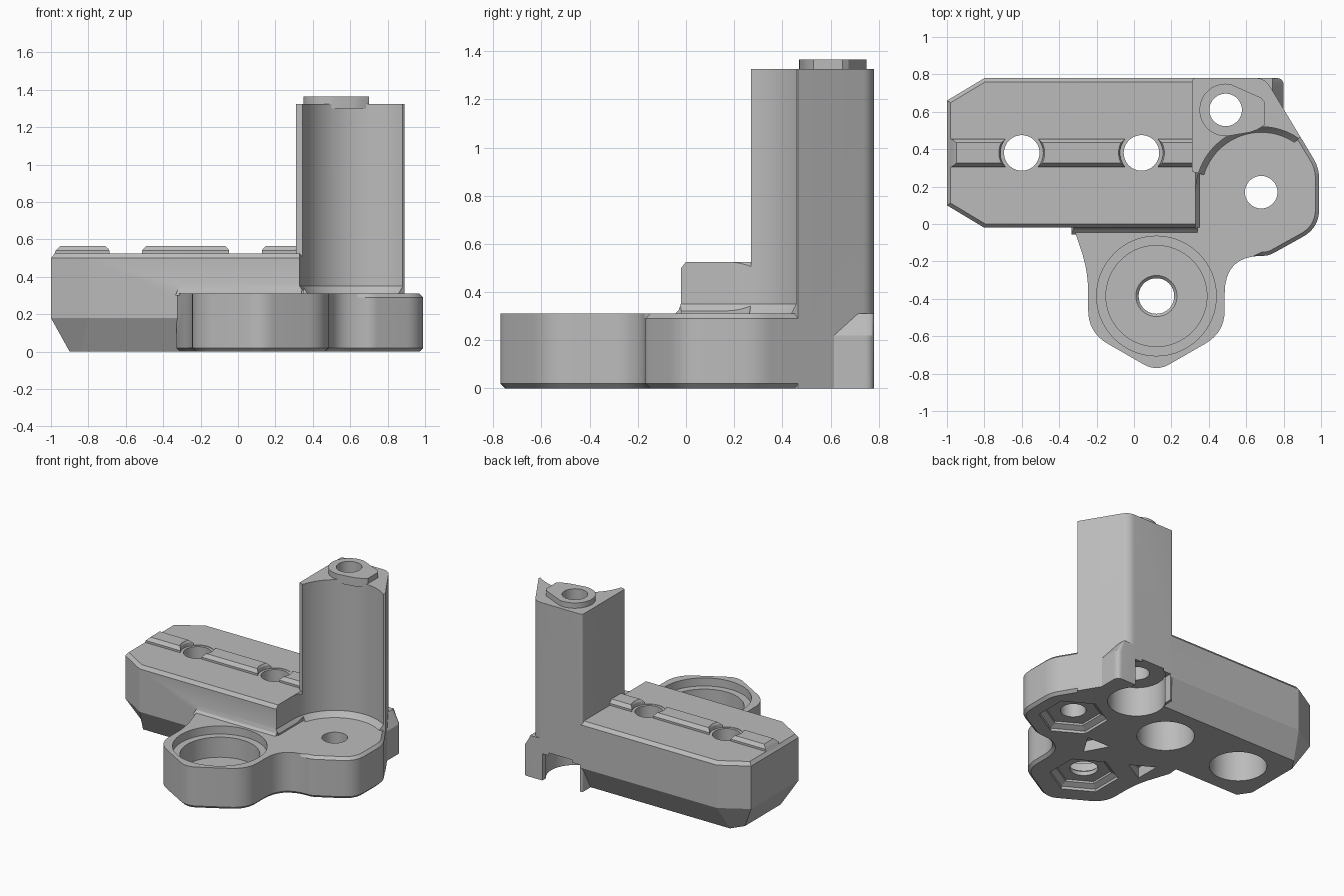
import bpy, bmesh, math
from mathutils import Vector

cube = bpy.data.objects.get("Cube")
if cube:
    bpy.data.objects.remove(cube, do_unlink=True)

grey = bpy.data.materials.new("plain_grey")
grey.use_nodes = True
tone = (0.5, 0.5, 0.5, 1)
grey.diffuse_color = tone
grey.node_tree.nodes["Principled BSDF"].inputs["Base Color"].default_value = tone


def loft(name, sections):
    """Solid through matching outlines, given as (z, points) from low to high."""
    bm = bmesh.new()
    rings = [[bm.verts.new((p[0], p[1], z)) for p in pts] for z, pts in sections]
    n = len(rings[0])
    for low, high in zip(rings, rings[1:]):
        for i in range(n):
            j = (i + 1) % n
            bm.faces.new((low[i], low[j], high[j], high[i]))
    bm.faces.new(rings[0][::-1])
    bm.faces.new(rings[-1])
    bmesh.ops.recalc_face_normals(bm, faces=bm.faces)
    mesh = bpy.data.meshes.new(name)
    bm.to_mesh(mesh)
    bm.free()
    mesh.materials.append(grey)
    obj = bpy.data.objects.new(name, mesh)
    bpy.context.collection.objects.link(obj)
    return obj


def rect(x0, x1, y0, y1):
    return [(x0, y0), (x1, y0), (x1, y1), (x0, y1)]


def circle(x, y, r, n=64, turn=0.0):
    return [(x + r * math.cos(turn + math.tau * i / n),
             y + r * math.sin(turn + math.tau * i / n)) for i in range(n)]


def rounded(corners, steps=8):
    """Outline whose corners (x, y, trim) are softened by curves."""
    out = []
    for i, (x, y, t) in enumerate(corners):
        p = Vector((x, y))
        if t == 0:
            out.append(p)
            continue
        a = p + (Vector(corners[i - 1][:2]) - p).normalized() * t
        b = p + (Vector(corners[(i + 1) % len(corners)][:2]) - p).normalized() * t
        for k in range(steps + 1):
            s = k / steps
            out.append(a * (1 - s) ** 2 + p * 2 * s * (1 - s) + b * s * s)
    return out


def inset(pts, d):
    """Move an anticlockwise outline inward."""
    pts = [Vector(p) for p in pts]
    out = []
    for i, p in enumerate(pts):
        u = (p - pts[i - 1]).normalized()
        v = (pts[(i + 1) % len(pts)] - p).normalized()
        m, n = Vector((-u.y, u.x)), Vector((-v.y, v.x))
        out.append(p + (m + n) * d / (1 + m.dot(n)))
    return out


def combine(target, other, operation):
    mod = target.modifiers.new(operation.lower(), 'BOOLEAN')
    mod.operation, mod.object, mod.solver = operation, other, 'EXACT'
    bpy.context.view_layer.objects.active = target
    bpy.ops.object.modifier_apply(modifier=mod.name)
    bpy.data.objects.remove(other, do_unlink=True)


def add(sections):
    combine(body, loft("addition", sections), 'UNION')


def cut(sections):
    combine(body, loft("cutter", sections), 'DIFFERENCE')


def bore(x, y, steps, n=64, turn=0.0):
    """Turned or prismatic recess from (z, radius) steps."""
    cut([(z, circle(x, y, r, n, turn)) for z, r in steps])


# Long block with chamfered corners and a narrowed underside
side = [(-1, .10), (-.8, -.02), (.35, -.02), (.35, .78), (-.8, .78), (-1, .66)]
under = [(-.9, .17), (-.84, .08), (.35, .08), (.35, .68), (-.84, .68), (-.9, .59)]
body = loft("bracket_body", [(0, under), (.18, side), (.5, side), (.525, inset(side, .02))])

# Column
column = rounded([(.31, .28, 0), (.6, .2, 0), (.89, .4655, 0), (.70, .78, .05), (.31, .78, .02)])
add([(0, column), (1.325, column)])

# Flare where the block meets the plate
add([(.3, rect(-.335, .34, -.055, .1)), (.325, rect(-.325, .34, -.03, .1)),
     (.36, rect(-.32, .34, -.019, .1))])


# Round clearance in front of the column, flared at its foot
def clearance(r):
    arc = [(.68 + r * math.cos(a), .17 + r * math.sin(a))
           for a in (math.pi * i / 40 for i in range(41))]
    return arc + [(.68 - r, -.9), (.68 + r, -.9)]


cut([(.3, clearance(.31)), (.315, clearance(.325)), (.35, clearance(.35)), (1.6, clearance(.35))])

# Lobed base plate, bevelled below and around the right lobe
plate = rounded([(-.33, 0, 0), (-.245, -.25, .12), (-.245, -.58, .12), (.12, -.79, .08),
                 (.485, -.58, .12), (.485, -.17, .2), (.72, -.17, .03), (.99, -.02, .1),
                 (.99, .30, .06), (.73, .73, 0), (.45, .68, 0), (-.3, .4, 0)])
top = [q if p.x > .68 else p for p, q in zip(plate, inset(plate, .02))]
add([(0, inset(plate, .02)), (.02, plate), (.29, plate), (.31, top)])

# Rear leg
leg = rounded([(.62, .6, 0), (.8, .6, 0), (.8, .78, .04), (.62, .78, 0)])
leg_top = [(min(p.x, .74), p.y) for p in leg]
add([(0, leg), (.22, leg), (.31, leg_top)])

# Boss on the column
boss = [p for p in circle(.49, .61, .14) if p[0] < .53]
boss = sorted(boss, key=lambda p: math.atan2(p[1] - .61, p[0] - .49) % math.tau)
boss += [(.62, .49), (.66, .505), (.70, .53), (.70, .65), (.68, .675)]
boss.sort(key=lambda p: math.atan2(p[1] - .61, p[0] - .49))
add([(1.3, boss), (1.365, boss)])

# Locating ridge
add([(.5, rect(-.99, .33, .305, .455)), (.54, rect(-.975, .33, .305, .455)),
     (.565, rect(-.95, .33, .325, .435))])

# Bolt holes through the block
for x in (-.6, .04):
    bore(x, .38, [(.522, .115), (.55, .115), (.6, .14)])
    bore(x, .38, [(-.1, .095), (.7, .095)])
    bore(x, .38, [(-.1, .195), (.3, .195)])

# Column bolt hole with a pocket opening to the rear
bore(.49, .61, [(-.1, .087), (1.5, .087)])
bore(.49, .61, [(-.1, .195), (.22, .195)])
cut([(-.1, rect(.33, .64, .61, .9)), (.2, rect(.33, .64, .61, .9))])

# Stepped bearing seat in the front lobe
bore(.12, -.385, [(.1, .27), (.4, .27)])
bore(.12, -.385, [(.25, .32), (.4, .32)])
bore(.12, -.385, [(-.1, .095), (.085, .095), (.12, .13)])

# Right lobe hole
bore(.68, .17, [(-.1, .087), (.5, .087)])

# Stepped hexagonal pockets underneath
for x, y in ((.12, -.385), (.68, .17)):
    bore(x, y, [(-.1, .235), (.02, .235), (.04, .19), (.055, .19)], 6, math.pi / 6)

# Triangular lightening pockets underneath
for x, y, turn in ((.33, -.03, .5), (-.13, -.08, 0)):
    bore(x, y, [(-.1, .11), (.08, .11)], 3, turn)

bpy.ops.object.select_all(action='DESELECT')
body.select_set(True)
bpy.context.view_layer.objects.active = body
bpy.ops.object.shade_smooth_by_angle(angle=math.radians(25))
